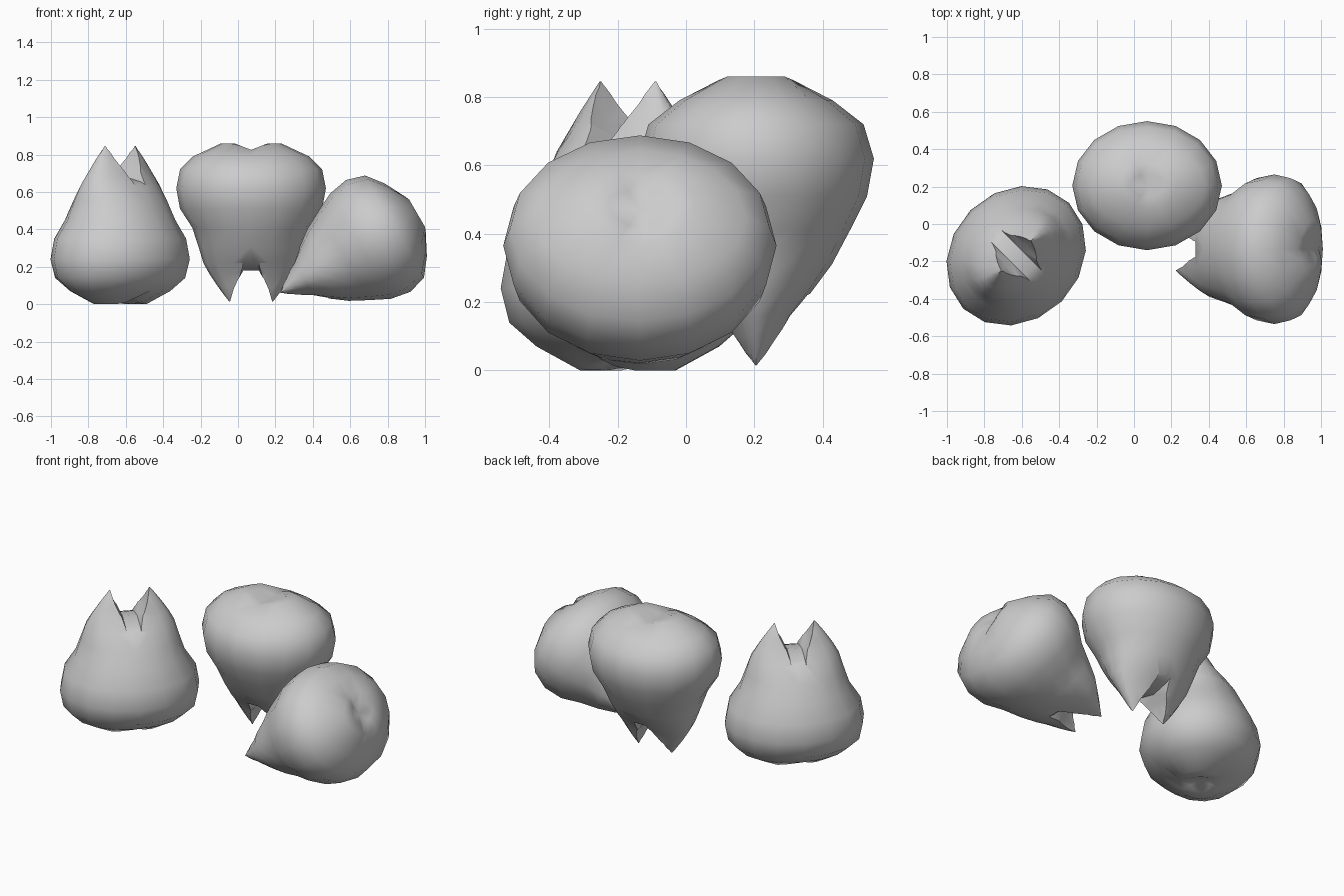
import bpy, bmesh
from math import cos, sin, tau, radians
from mathutils import Matrix, Vector

if "Cube" in bpy.data.objects:
    bpy.data.objects.remove(bpy.data.objects["Cube"])

SIDES = 16
# height, half width, half depth of the pear-shaped body
PROFILE = [(0.0, 0.09, 0.06), (0.0, 0.16, 0.12), (0.07, 0.31, 0.225), (0.14, 0.38, 0.315),
           (0.24, 0.40, 0.345), (0.35, 0.38, 0.325), (0.45, 0.315, 0.275), (0.55, 0.282, 0.222),
           (0.64, 0.255, 0.155), (0.70, 0.222, 0.105), (0.76, 0.182, 0.072),
           (0.81, 0.145, 0.042), (0.845, 0.118, 0.008)]


def mesh_object(name, bm):
    bmesh.ops.recalc_face_normals(bm, faces=bm.faces)
    mesh = bpy.data.meshes.new(name)
    bm.to_mesh(mesh)
    bm.free()
    ob = bpy.data.objects.new(name, mesh)
    bpy.context.collection.objects.link(ob)
    return ob


def loft(bm, rings):
    for a, b in zip(rings, rings[1:]):
        n = len(a)
        for i in range(n):
            bm.faces.new((a[i], a[(i + 1) % n], b[(i + 1) % n], b[i]))


# body: stacked elliptical rings, tapering to a wedge that becomes the ears
bm = bmesh.new()
rings = []
for h, a, b in PROFILE:
    ring = []
    for i in range(SIDES):
        x, y = a * cos(tau * i / SIDES), b * sin(tau * i / SIDES)
        dip = 0.035 * max(0, 1 - abs(x) / 0.09) if a < 0.2 and h < 0.1 else 0
        ring.append(bm.verts.new((x, y, h + dip)))
    rings.append(ring)
loft(bm, rings)
# grooved underside
centre = bm.verts.new((0, 0, 0.035))
for i in range(SIDES):
    bm.faces.new((rings[0][(i + 1) % SIDES], rings[0][i], centre))
bm.faces.new(rings[-1])
body = mesh_object("body_blank", bm)

# notch between the ears: saddle floor, hollowed inner ear faces
bm = bmesh.new()
sections = []
for y, floor, bulge in [(-0.3, 0.58, 0), (-0.11, 0.655, 0), (0, 0.68, 0.012),
                        (0.11, 0.655, 0), (0.3, 0.58, 0)]:
    half = [(0.042, floor), (0.066 + bulge, 0.725), (0.113, 0.848), (0.113, 0.95)]
    pts = half + [(-x, z) for x, z in reversed(half)]
    sections.append([bm.verts.new((x, y, z)) for x, z in pts])
loft(bm, sections)
bm.faces.new(sections[0])
bm.faces.new(sections[-1])
bmesh.ops.triangulate(bm, faces=bm.faces)
notch = mesh_object("ear_notch_cutter", bm)
notch.hide_render = True

cut = body.modifiers.new("ear_notch", 'BOOLEAN')
cut.operation = 'DIFFERENCE'
cut.solver = 'EXACT'
cut.object = notch
shape = bpy.data.meshes.new_from_object(body.evaluated_get(bpy.context.evaluated_depsgraph_get()))
shape.name = "eared_body"
bpy.data.objects.remove(body)
bpy.data.objects.remove(notch)

# three poses: standing, upside down, lying on its back edge
tilt = radians(30)
up = Vector((-cos(tilt), 0, -sin(tilt)))
side = Vector((0, 1, 0))
lying = Matrix((side, up.cross(side), up)).transposed().to_4x4()
poses = {
    "standing_figure": Matrix.Translation((-0.63, -0.17, 0)) @ Matrix.Rotation(radians(45), 4, 'Z'),
    "upside_down_figure": Matrix.Translation((0.07, 0.205, 0.86)) @ Matrix.Rotation(radians(180), 4, 'Y'),
    "lying_figure": Matrix.Translation((0.958, -0.135, 0.485)) @ lying,
}
for name, matrix in poses.items():
    ob = bpy.data.objects.new(name, shape.copy())
    bpy.context.collection.objects.link(ob)
    ob.matrix_world = matrix
    bpy.ops.object.select_all(action='DESELECT')
    ob.select_set(True)
    bpy.context.view_layer.objects.active = ob
    bpy.ops.object.shade_smooth_by_angle(angle=radians(50))
